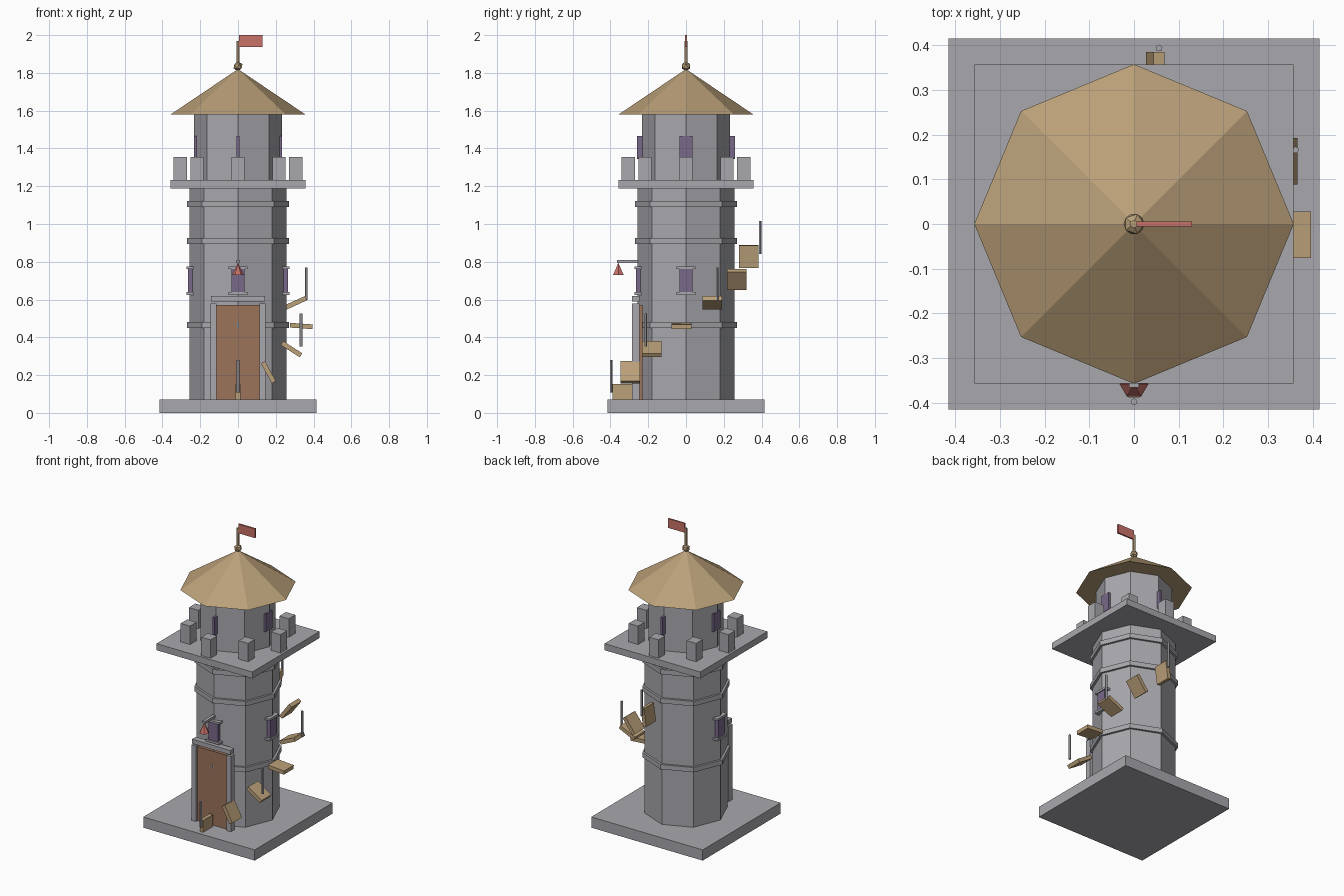
import bpy
from math import pi, cos, sin

old = bpy.data.objects.get("Cube")
if old:
    bpy.data.objects.remove(old, do_unlink=True)


def material(name, rgb):
    m = bpy.data.materials.new(name)
    m.use_nodes = True
    m.diffuse_color = (*rgb, 1)
    m.node_tree.nodes["Principled BSDF"].inputs["Base Color"].default_value = (*rgb, 1)
    return m


stone = material("grey_stone", (0.39, 0.39, 0.42))
wood = material("tan_wood", (0.49, 0.35, 0.19))
door_wood = material("red_brown_wood", (0.33, 0.17, 0.10))
glass = material("purple_glass", (0.19, 0.14, 0.25))
red = material("faded_red", (0.58, 0.17, 0.14))


def finish(name, mat):
    ob = bpy.context.object
    ob.name = name
    ob.data.materials.append(mat)
    return ob


def box(name, mat, center, size, tilt=0):
    bpy.ops.mesh.primitive_cube_add(size=1, location=center, rotation=(0, tilt, 0))
    ob = finish(name, mat)
    ob.scale = size
    return ob


def prism(name, mat, sides, r, z0, z1, x=0, y=0, r_top=None):
    bpy.ops.mesh.primitive_cone_add(vertices=sides, radius1=r,
                                    radius2=r if r_top is None else r_top,
                                    depth=z1 - z0, location=(x, y, (z0 + z1) / 2))
    return finish(name, mat)


# Base, octagonal shaft and stone bands
box("base_slab", stone, (0, 0, 0.036), (0.83, 0.83, 0.072))
prism("tower_shaft", stone, 8, 0.256, 0.07, 1.2)
for z in (0.465, 0.91, 1.105):
    prism("stone_band", stone, 8, 0.271, z - 0.016, z + 0.016)

# Platform with battlements
box("platform", stone, (0, 0, 1.21), (0.714, 0.714, 0.044))
for k in range(8):
    a = k * pi / 4
    box("battlement", stone, (0.306 * cos(a), 0.306 * sin(a), 1.293), (0.07, 0.07, 0.126))

# Upper room, slit windows and roof
prism("upper_room", stone, 8, 0.233, 1.23, 1.59)
for k in range(4):
    a = k * pi / 2
    box("slit_window", glass, (0.225 * cos(a), 0.225 * sin(a), 1.405), (0.016, 0.07, 0.12))
prism("roof", wood, 8, 0.357, 1.58, 1.82, r_top=0)

# Finial, pole and flag
bpy.ops.mesh.primitive_ico_sphere_add(subdivisions=1, radius=0.026, location=(0, 0, 1.835))
finish("finial", wood)
prism("flag_pole", wood, 6, 0.009, 1.82, 1.97)
box("flag", red, (0.068, 0, 1.969), (0.124, 0.011, 0.062))

# Door with frame
box("door", door_wood, (0, -0.25, 0.32), (0.23, 0.038, 0.5))
for s in (-1, 1):
    box("door_post", stone, (s * 0.13, -0.265, 0.325), (0.032, 0.04, 0.51))
box("door_lintel", stone, (0, -0.265, 0.604), (0.285, 0.04, 0.03))

# Framed windows on the front and both sides
for dx, dy in ((0, -1), (1, 0), (-1, 0)):
    def window_part(name, mat, width, depth, z, height, r):
        size = (depth, width, height) if dx else (width, depth, height)
        box(name, mat, (dx * r, dy * r, z), size)
    window_part("window_pane", glass, 0.07, 0.03, 0.7, 0.13, 0.25)
    window_part("window_head", stone, 0.1, 0.04, 0.768, 0.014, 0.252)
    window_part("window_sill", stone, 0.1, 0.04, 0.632, 0.014, 0.252)

# Hanging bell over the door
box("bell_arm", stone, (0, -0.31, 0.801), (0.022, 0.11, 0.015))
bell = prism("bell", red, 6, 0.032, 0.73, 0.795, y=-0.358, r_top=0)
bell.rotation_euler.z = pi / 6

# Floating steps winding round the tower, with a post on every second one
for k in range(7):
    a = -pi / 2 + 0.5 * k
    z = 0.0925 + 0.1225 * k
    box("step", wood, (0.336 * cos(a), 0.336 * sin(a), z), (0.12, 0.104, 0.025), tilt=-a)
    if k % 2 == 0:
        prism("step_post", stone, 5, 0.008, z + 0.015, z + 0.188,
              x=0.397 * cos(a), y=0.397 * sin(a))
